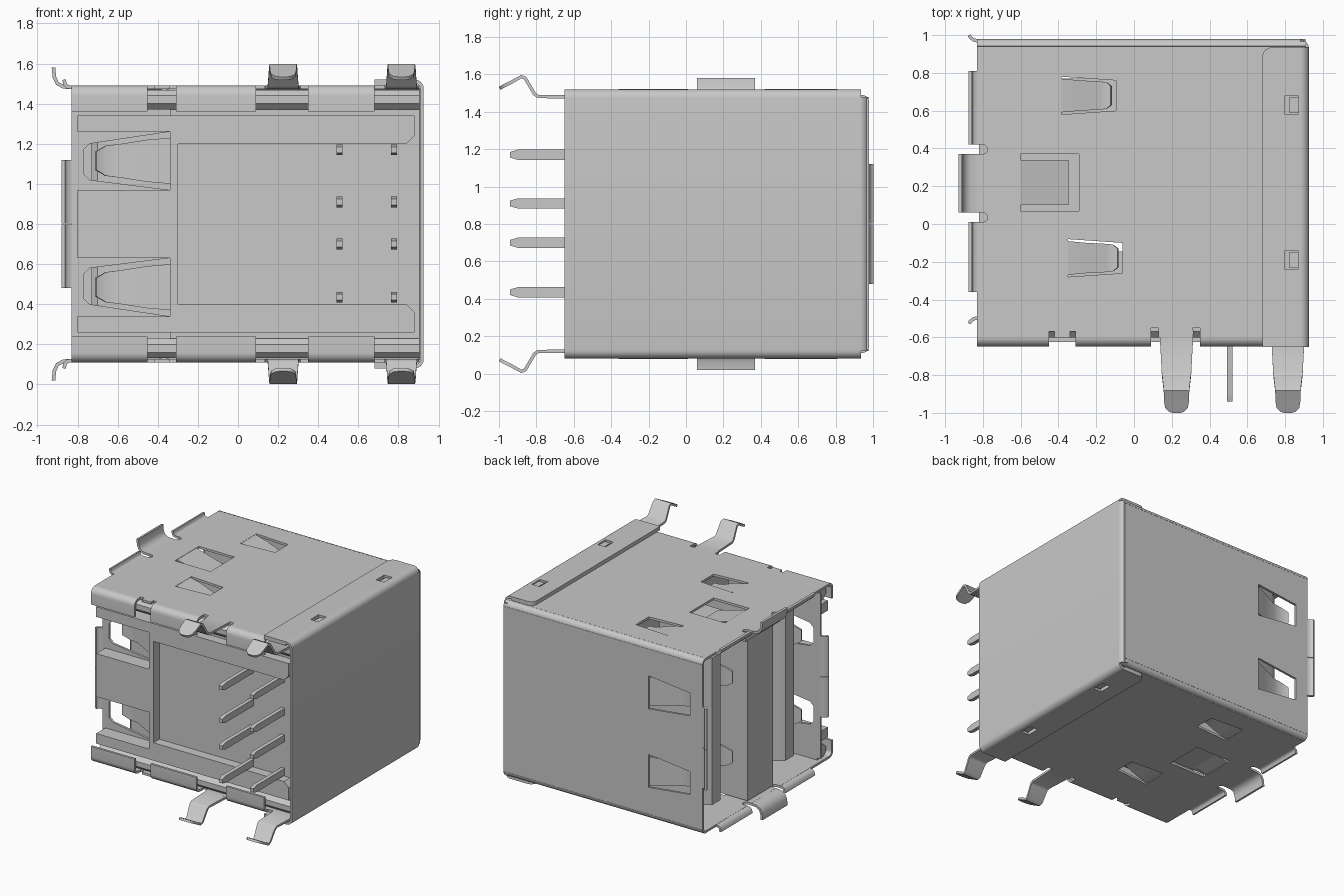
import bpy, bmesh, math
from mathutils import Vector

if "Cube" in bpy.data.objects:
    bpy.data.objects.remove(bpy.data.objects["Cube"], do_unlink=True)

MID = 0.8      # height of the symmetry plane
SHEET = 0.018  # sheet metal thickness

metal = bpy.data.materials.new("plain grey")
metal.use_nodes = True
grey = (0.58, 0.58, 0.58, 1)
metal.diffuse_color = grey
metal.node_tree.nodes["Principled BSDF"].inputs["Base Color"].default_value = grey


def place(axis, u, v, w):
    """Put a profile point (u, v) at depth w along the given axis."""
    return {"x": (w, u, v), "y": (u, w, v), "z": (u, v, w)}[axis]


def finish(name, bm, mirror):
    """Turn a bmesh into an object, optionally mirrored about the middle height."""
    bmesh.ops.remove_doubles(bm, verts=bm.verts, dist=0.0001)
    bmesh.ops.translate(bm, verts=bm.verts, vec=(0, 0, -MID))
    bmesh.ops.recalc_face_normals(bm, faces=bm.faces)
    for face in bm.faces:
        face.smooth = True
    mesh = bpy.data.meshes.new(name)
    bm.to_mesh(mesh)
    bm.free()
    mesh.set_sharp_from_angle(angle=math.radians(42))
    mesh.materials.append(metal)
    obj = bpy.data.objects.new(name, mesh)
    obj.location.z = MID
    bpy.context.collection.objects.link(obj)
    if mirror:
        mod = obj.modifiers.new("mirror", "MIRROR")
        mod.use_axis = (False, False, True)
    return obj


def plate(name, axis, low, high, outline, holes=(), mirror=True):
    """Flat outline with holes, extruded from low to high along an axis."""
    curve = bpy.data.curves.new(name, "CURVE")
    curve.dimensions = "2D"
    curve.fill_mode = "BOTH"
    curve.extrude = (high - low) / 2
    for loop in [outline, *holes]:
        spline = curve.splines.new("POLY")
        spline.points.add(len(loop) - 1)
        for point, (u, v) in zip(spline.points, loop):
            point.co = (u, v, 0, 1)
        spline.use_cyclic_u = True
    helper = bpy.data.objects.new("helper", curve)
    bpy.context.collection.objects.link(helper)
    bpy.context.view_layer.update()
    graph = bpy.context.evaluated_depsgraph_get()
    mesh = bpy.data.meshes.new_from_object(helper.evaluated_get(graph))
    bpy.data.objects.remove(helper)
    bm = bmesh.new()
    bm.from_mesh(mesh)
    for vert in bm.verts:
        vert.co = place(axis, vert.co.x, vert.co.y, vert.co.z + (low + high) / 2)
    return finish(name, bm, mirror)


def ribbon(name, axis, path, low, high, insets=None):
    """Bent strip of sheet, spanning low to high along an axis, mirrored."""
    points = [Vector(p) for p in path]
    insets = insets or [0] * len(points)
    bm = bmesh.new()
    rings = []
    for i, p in enumerate(points):
        before = (p - points[i - 1]).normalized() if i else Vector((0, 0))
        after = (points[i + 1] - p).normalized() if i + 1 < len(points) else Vector((0, 0))
        along = (before + after).normalized()
        side = Vector((-along.y, along.x)) * SHEET / 2
        a, b = low + insets[i], high - insets[i]
        corners = [(p + side, a), (p + side, b), (p - side, b), (p - side, a)]
        rings.append([bm.verts.new(place(axis, q.x, q.y, w)) for q, w in corners])
    for one, two in zip(rings, rings[1:]):
        for k in range(4):
            n = (k + 1) % 4
            bm.faces.new((one[k], one[n], two[n], two[k]))
    bm.faces.new(rings[0])
    bm.faces.new(rings[-1])
    return finish(name, bm, True)


def rect(u0, u1, v0, v1):
    return [(u0, v0), (u1, v0), (u1, v1), (u0, v1)]


def box(name, x, y, z, mirror=False):
    return plate(name, "z", z[0], z[1], rect(*x, *y), mirror=mirror)


def arc(u, v, radius, start, end, steps=6):
    angles = [math.radians(start + (end - start) * i / steps) for i in range(steps + 1)]
    return [(u + radius * math.cos(a), v + radius * math.sin(a)) for a in angles]


def wall_spring(name, y, inward):
    """Tapered contact spring bent away from a wall."""
    path = [(-0.33, y), (-0.45, y + inward * 0.04), (-0.58, y + inward * 0.09),
            (-0.66, y + inward * 0.09), (-0.71, y + inward * 0.07)]
    ribbon(name, "z", path, 1.0, 1.23, [0, 0.01, 0.03, 0.04, 0.07])


LEFT, RIGHT, FRONT, BACK = -0.83, 0.908, -0.6, 0.94
TOP = 1.49
TOP_MID = TOP - SHEET / 2
BEND = 0.03

# Top and bottom shell plates, with relief notches and spring windows
outline = [(LEFT, BACK), (RIGHT, BACK), (RIGHT, FRONT)]
for right, width, depth in [(0.35, 0.04, 0.05), (0.13, 0.04, 0.05),
                            (-0.31, 0.03, 0.03), (-0.42, 0.03, 0.03)]:
    left = right - width
    outline += [(right, FRONT), (right, FRONT + depth), (left, FRONT + depth), (left, FRONT)]
outline.append((LEFT, FRONT))
for low in (0.01, 0.37):
    outline.append((LEFT, low))
    outline += arc(LEFT + 0.03, low + 0.025, 0.025, -90, 90)
    outline.append((LEFT, low + 0.05))
windows = [rect(-0.6, -0.29, 0.07, 0.37)]
spring_spots = [(-0.385, 0.68), (-0.35, -0.18)]
for x, y in spring_spots:
    windows.append([(x, y - 0.1), (x + 0.29, y - 0.08), (x + 0.29, y + 0.08), (x, y + 0.1)])
plate("shell_top_and_bottom", "z", TOP - SHEET, TOP, outline, windows)

# Springs bent inward from the top and bottom
for x, y in spring_spots:
    path = [(x - 0.01, TOP_MID), (x + 0.1, 1.46), (x + 0.2, 1.425), (x + 0.24, 1.42), (x + 0.265, 1.43)]
    ribbon("top_spring", "y", path, y - 0.09, y + 0.09, [0, 0.01, 0.015, 0.02, 0.04])
ribbon("centre_latch", "y", [(-0.61, TOP_MID), (-0.53, 1.46), (-0.35, 1.41)], 0.1, 0.34)

# Back wall and the inner wall at the front, each with tapered spring windows
front_window = [(-0.34, 0.97), (-0.34, 1.26), (-0.74, 1.2), (-0.77, 1.17), (-0.77, 1.05), (-0.74, 1.02)]
back_window = [(-0.36, 0.98), (-0.36, 1.24), (-0.72, 1.2), (-0.72, 1.02)]
for name, y, right, inward, window in [("back", BACK + BEND, RIGHT, -1, back_window),
                                       ("front", -0.4975, -0.28, 1, front_window)]:
    half = SHEET / 2
    plate(name + "_wall", "y", y - half, y + half, rect(LEFT, right, MID, TOP_MID - BEND), [window])
    wall_spring(name + "_spring", y, inward)
    flare = [(LEFT, y), (-0.85, y - inward * 0.005), (-0.867, y - inward * 0.018), (-0.872, y - inward * 0.03)]
    ribbon(name + "_flare", "z", flare, MID + 0.002, 1.12)
ribbon("back_corner_bend", "x", arc(BACK, TOP_MID - BEND, BEND, 0, 90), LEFT, RIGHT)

# Flared lips around the opening
small_lip = [(LEFT, TOP_MID), (-0.85, 1.484), (-0.862, 1.495), (-0.867, 1.52)]
for low, high in [(-0.36, 0.01), (0.42, 0.81)]:
    ribbon("small_flare", "y", small_lip, low, high)
large_lip = [(LEFT, TOP_MID), (-0.87, 1.484), (-0.9, 1.5), (-0.915, 1.53), (-0.92, 1.58)]
ribbon("large_flare", "y", large_lip, 0.06, 0.37)

# Folded lips along the front edges
lip = [(FRONT + 0.01, TOP_MID)] + arc(FRONT, TOP_MID - 0.04, 0.04, 90, 180) + [(FRONT - 0.04, 1.36)]
for low, high in [(LEFT, -0.45), (-0.31, 0.09), (0.35, 0.68)]:
    ribbon("front_lip", "x", lip, low, high)

# Zigzag mounting legs
leg = [(-0.56, TOP_MID), (-0.79, TOP_MID), (-0.81, 1.495), (-0.86, 1.58), (-0.88, 1.588),
       (-0.94, 1.555), (-0.97, 1.54), (-0.99, 1.529), (-0.996, 1.526)]
taper = [0, 0.012, 0.014, 0.02, 0.022, 0.025, 0.03, 0.05, 0.07]
for centre in (0.225, 0.815):
    ribbon("mounting_leg", "x", leg, centre - 0.09, centre + 0.09, taper)

# Side cover wrapped over the top and bottom
cover = [(0.87, 1.511)] + arc(0.88, 1.474, 0.037, 90, 0) + [(0.917, MID)]
ribbon("side_cover", "y", cover, -0.65, 0.935)
ribbon("side_cover_back_bend", "z", arc(0.88, 0.93, 0.037, 0, 90), MID, 1.48)
flap = [(0.87, -0.65), (0.87, 0.935), (0.73, 0.935)] + arc(0.73, 0.885, 0.05, 90, 180) + [(0.68, -0.65)]
slots = [rect(0.8, 0.869, y, y + 0.1) for y in (-0.24, 0.58)]
plate("side_cover_flap", "z", TOP, 1.52, flap, slots)
for y in (-0.24, 0.58):
    box("flap_catch", (0.82, 0.89), (y + 0.01, y + 0.09), (TOP, 1.51), mirror=True)

# Housing: front frame with a shallow recess, core, and divider with springs
frame = [(-0.8, MID), (-0.8, 0.97), (-0.34, 0.97), (-0.34, 1.26), (-0.8, 1.26), (-0.8, 1.34),
         (0.88, 1.34), (0.88, 1.24), (0.84, 1.2), (-0.3, 1.2), (-0.3, MID)]
plate("housing_frame", "y", -0.625, -0.51, frame)
box("recess_panel", (-0.34, 0.905), (-0.55, -0.485), (0.2, 1.37))
ledge = [(-0.49, 1.37), (-0.57, 1.37), (-0.6, 1.4), (-0.6, 1.44), (-0.57, 1.468), (-0.49, 1.468)]
plate("housing_ledge", "x", -0.8, 0.905, ledge)
box("housing_core", (-0.03, 0.905), (-0.52, 0.95), (0.14, 1.46))
box("divider", (-0.8, 0), (0.06, 0.375), (0.14, 1.41))
box("divider_cap", (-0.82, -0.7), (0, 0.43), (1.42, 1.465))
wall_spring("divider_back_spring", 0.36, 1)
wall_spring("divider_front_spring", 0.06, -1)

# Contact tongues with chamfered tips
for y in (0.65, -0.265):
    tongue = [(0, y - 0.07), (-0.7, y - 0.07), (-0.73, y - 0.04), (-0.73, y + 0.07), (-0.66, y + 0.12), (0, y + 0.12)]
    plate("contact_tongue", "z", 0.22, 1.38, tongue, mirror=False)

# Two columns of solder pins with tapered tips
for x in (0.507, 0.778):
    for z in (0.435, 0.7, 0.91, 1.17):
        pin = [(-0.5, z - 0.027), (-0.9, z - 0.027), (-0.94, z - 0.015),
               (-0.94, z + 0.015), (-0.9, z + 0.027), (-0.5, z + 0.027)]
        plate("solder_pin", "x", x - 0.015, x + 0.015, pin, mirror=False)
